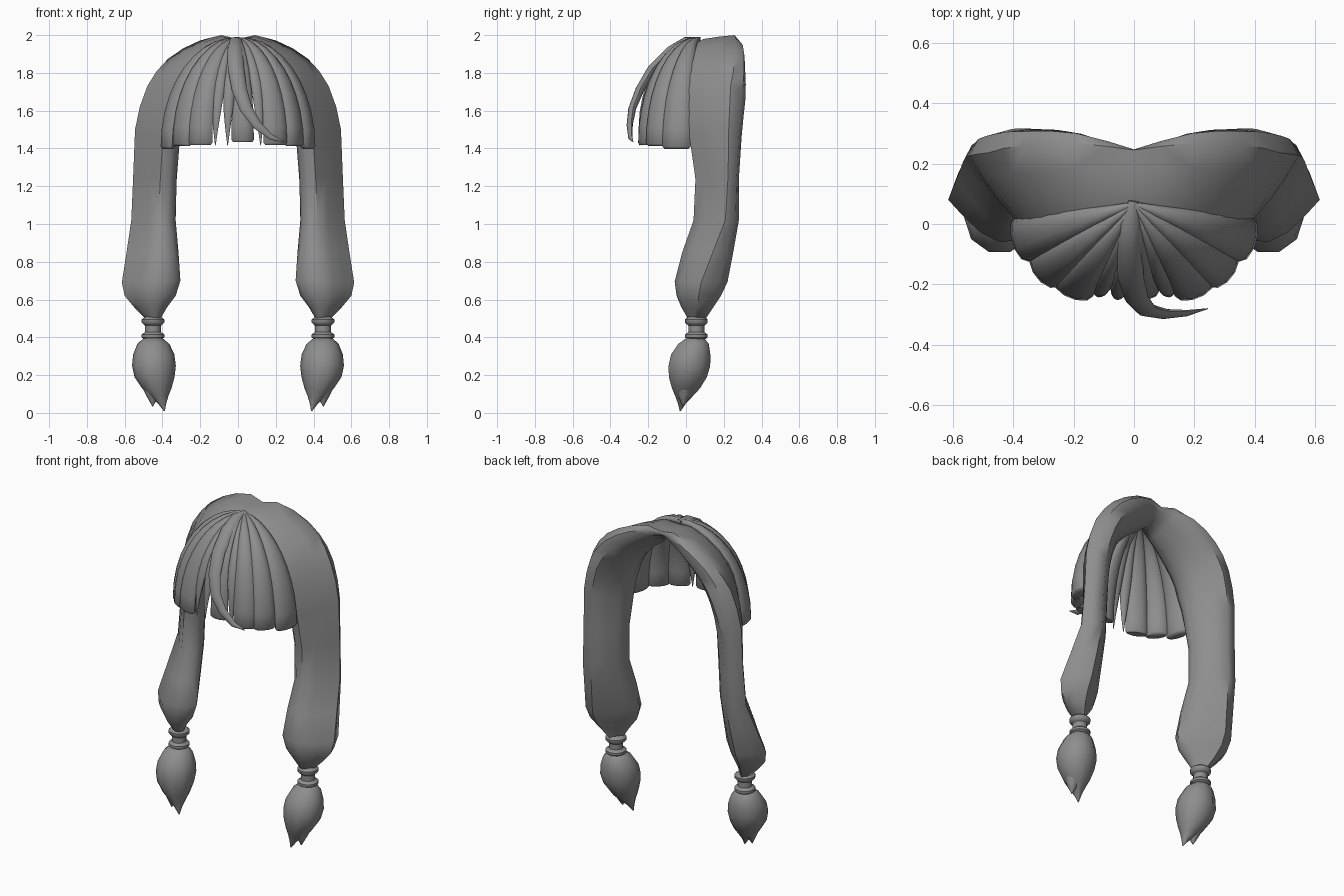
import bpy, bmesh, math
from mathutils import Vector as V

if "Cube" in bpy.data.objects:
    bpy.data.objects.remove(bpy.data.objects["Cube"])

hair = bpy.data.materials.new("hair grey")
hair.diffuse_color = (0.27, 0.27, 0.27, 1)
hair.use_nodes = True
hair.node_tree.nodes["Principled BSDF"].inputs["Base Color"].default_value = hair.diffuse_color


def loft(name, rings, mirror=False, angle=50, start_cap=True):
    """Skin a list of equal-sized point rings."""
    bm = bmesh.new()
    vs = [[bm.verts.new(p) for p in r] for r in rings]
    n = len(vs[0])
    for a, b in zip(vs, vs[1:]):
        for i in range(n):
            j = (i + 1) % n
            bm.faces.new((a[i], a[j], b[j], b[i]))
    if start_cap:
        bm.faces.new(vs[0][::-1])
    bm.faces.new(vs[-1])
    bmesh.ops.recalc_face_normals(bm, faces=bm.faces)
    me = bpy.data.meshes.new(name)
    bm.to_mesh(me)
    bm.free()
    ob = bpy.data.objects.new(name, me)
    bpy.context.collection.objects.link(ob)
    me.materials.append(hair)
    bpy.ops.object.select_all(action='DESELECT')
    ob.select_set(True)
    bpy.context.view_layer.objects.active = ob
    bpy.ops.object.shade_smooth_by_angle(angle=math.radians(angle))
    if mirror:
        m = ob.modifiers.new("mirror", 'MIRROR')
        m.use_clip = True
    return ob


def ellipse(c, a, b, n=10):
    """Ring around c with half-axis vectors a and b."""
    return [c + a * math.cos(t) + b * math.sin(t)
            for t in (2 * math.pi * i / n for i in range(n))]


# --- long side locks: lens-shaped cross-sections (outward, backward)
crown = [(1, .95), (1, .3), (.9, -.5), (.4, -1), (-.3, -1), (-.8, -.8), (-1, -.4),
         (-.8, .1), (-.4, .5), (.2, .85), (.7, .97)]
middle = [(1, .5), (.65, 0), (.25, -.5), (-.25, -1), (-.65, -.95), (-.9, -.7), (-1, -.3),
          (-.75, .15), (-.35, .62), (.2, 1), (.75, .9)]
end = [(1, 0), (.65, -.42), (.3, -.78), (-.1, -1), (-.5, -.95), (-.85, -.75), (-1, -.4),
       (-.75, .05), (-.3, .55), (.25, 1), (.78, .65)]
# outer x,z / inner x,z / front y, back y / section blend (0 crown, 1 middle, 2 end)
stations = [
    (0.00, 1.98, 0.00, 1.91, 0.05, 0.25, 0),
    (0.09, 2.00, 0.06, 1.86, 0.03, 0.28, .3),
    (0.20, 1.972, 0.14, 1.80, 0.01, 0.31, .5),
    (0.29, 1.93, 0.20, 1.74, 0.00, 0.32, .65),
    (0.37, 1.875, 0.24, 1.68, 0.00, 0.32, .75),
    (0.43, 1.81, 0.265, 1.63, 0.00, 0.32, .85),
    (0.48, 1.73, 0.285, 1.57, 0.00, 0.315, 1),
    (0.52, 1.62, 0.30, 1.50, 0.01, 0.305, 1),
    (0.545, 1.50, 0.31, 1.42, 0.02, 0.295, 1),
    (0.555, 1.25, 0.325, 1.23, 0.05, 0.28, 1),
    (0.565, 1.02, 0.33, 1.02, 0.04, 0.28, 1.2),
    (0.59, 0.85, 0.315, 0.85, -0.02, 0.25, 1.6),
    (0.615, 0.69, 0.305, 0.70, -0.06, 0.22, 2),
    (0.60, 0.62, 0.33, 0.62, -0.05, 0.185, 2),
    (0.55, 0.56, 0.375, 0.56, -0.025, 0.145, 2),
    (0.49, 0.50, 0.41, 0.50, 0.01, 0.105, 2),
]
rings = []
for ox, oz, ix, iz, y0, y1, k in stations:
    lo, hi, f = (crown, middle, k) if k <= 1 else (middle, end, k - 1)
    ring = []
    for p, q in zip(lo, hi):
        u, v = V(p).lerp(V(q), f)
        w = (1 + u) / 2
        ring.append(V((ix + (ox - ix) * w, (y0 + y1) / 2 + (y1 - y0) / 2 * v,
                       iz + (oz - iz) * w)))
    rings.append(ring)
loft("side_lock", rings, mirror=True, start_cap=False)

# --- hair ties: neck with two rounded rings
tie = [(0.51, .038), (.503, .05), (.495, .06), (.478, .06), (.468, .05), (.462, .042),
       (.428, .042), (.422, .05), (.415, .06), (.40, .06), (.392, .05), (.385, .035)]
loft("hair_tie", [ellipse(V((0.45, 0.055, z)), V((r, 0, 0)), V((0, r, 0)), 16)
                  for z, r in tie], mirror=True)

# --- bulb tails below the ties: z, centre x, centre y, radius
bulb = [(.40, .45, .05, .045), (.365, .448, .04, .085), (.31, .446, .025, .109),
        (.25, .445, .018, .116), (.19, .442, .01, .106), (.13, .43, 0, .078),
        (.09, .418, -.01, .05), (.05, .402, -.022, .022), (.01, .39, -.03, .003)]
loft("tail_bulb", [ellipse(V((x, y, z)), V((r, 0, 0)), V((0, r, 0)))
                   for z, x, y, r in bulb], mirror=True)
for tx, ty, tz in ((.452, -.015, .035), (.47, -.01, .07)):
    tip = []
    for f, r in ((0, .06), (.5, .04), (.8, .018), (1, .002)):
        c = V((.45, .005, .17)).lerp(V((tx, ty, tz)), f)
        tip.append(ellipse(c, V((r, 0, 0)), V((0, r, 0)), 8))
    loft("tail_tip", tip, mirror=True)


# --- fringe strands fanning from the crown
def strand(a, b, z, thick, pointed):
    """a, b: x,y of the two bottom corners; z: bottom height."""
    root, a, b = V((0, .065, 0)), V((*a, 0)), V((*b, 0))
    mid, half = (a + b) / 2, (b - a) / 2
    steps = 10
    rings = []
    for i in range(steps + 1):
        s = i / steps
        q = s * math.pi / 2
        c = root.lerp(mid, math.sin(q))
        c.z = 1.975 - (1.975 - z) * (1 - math.cos(q))
        tan = (mid - root) * math.cos(q) - V((0, 0, 1.975 - z)) * math.sin(q)
        w = 0.12 + 0.95 * math.sin(q) ** 1.1
        th = thick * (0.4 + 0.6 * math.sin(q))
        if pointed and s > 0.6:
            k = max(0.04, 1 - ((s - 0.6) / 0.4) ** 1.5)
            w, th = w * k, th * k
        nrm = tan.cross(half).normalized()
        last = (c, half * w, nrm * th)
        rings.append(ellipse(*last))
    if not pointed:                       # softly rounded blunt end
        c, h, n = last
        rings.append(ellipse(c - V((0, 0, .012)), h * .85, n * .7))
    loft("fringe_strand", rings)


for sx in (-1, 1):
    for a, b, z, th, pt in (
            ((.39, .02), (.35, -.12), 1.41, .036, False),
            ((.335, -.105), (.255, -.205), 1.425, .036, False),
            ((.26, -.19), (.14, -.238), 1.43, .034, False),
            ((.155, -.225), (.085, -.25), 1.415, .024, True)):
        strand((a[0] * sx, a[1]), (b[0] * sx, b[1]), z, th, pt)
strand((-.03, -.225), (.08, -.222), 1.445, .03, False)
strand((-.09, -.245), (-.02, -.25), 1.415, .022, True)

# --- loose curl sweeping across the fringe: x, y, z, half width
curl = [(0, .075, 1.98, .018), (-.012, 0, 1.97, .034), (-.016, -.08, 1.92, .042),
        (-.01, -.18, 1.82, .043), (.008, -.245, 1.71, .04), (.043, -.285, 1.61, .034),
        (.10, -.298, 1.525, .026), (.175, -.295, 1.46, .016), (.245, -.28, 1.435, .002)]
pts = [V(c[:3]) for c in curl]
rings = []
for i, p in enumerate(pts):
    tan = (pts[min(i + 1, len(pts) - 1)] - pts[max(i - 1, 0)]).normalized()
    side = tan.cross(V((0, -1, .5))).normalized()
    w = curl[i][3]
    rings.append(ellipse(p, side * w, tan.cross(side) * w * .6))
loft("loose_curl", rings)
